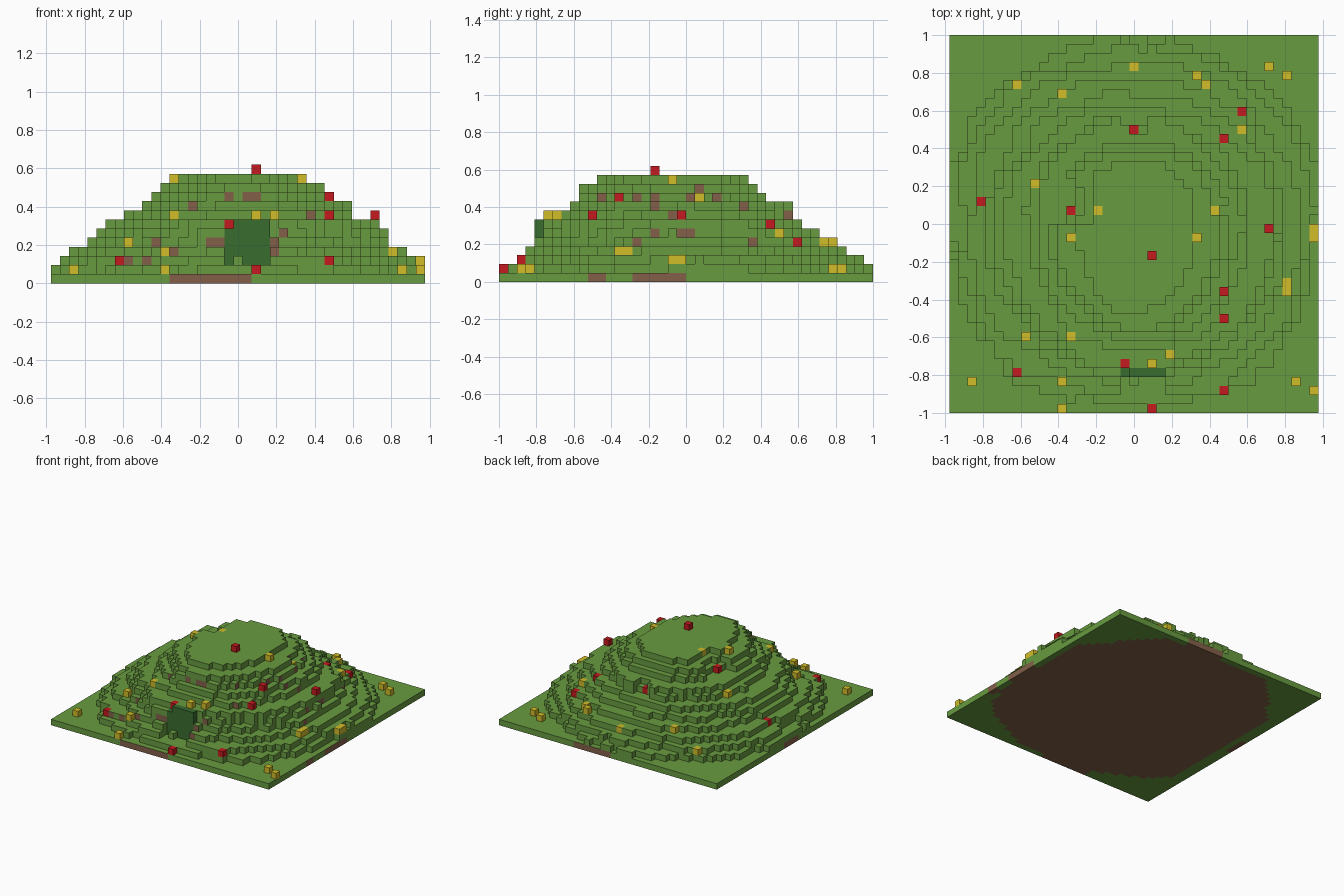
import bpy, bmesh, math, random
from mathutils import Matrix

random.seed(7)
if "Cube" in bpy.data.objects:
    bpy.data.objects.remove(bpy.data.objects["Cube"])

S = 1 / 21                      # block size
COLS = range(-20, 21)           # block columns along x
ROWS = range(42)                # block rows along y


def material(name, colour):
    m = bpy.data.materials.new(name)
    m.use_nodes = True
    m.diffuse_color = (*colour, 1)
    m.node_tree.nodes["Principled BSDF"].inputs["Base Color"].default_value = (*colour, 1)
    return m


grass = material("grass", (.14, .33, .052))
soil = material("soil", (.225, .118, .066))
leaf = material("dark_leaf", (.04, .15, .028))
red = material("red_petal", (.56, .01, .013))
yellow = material("yellow_petal", (.64, .51, .022))


def finish(name, bm, *mats):
    mesh = bpy.data.meshes.new(name)
    bm.to_mesh(mesh)
    bm.free()
    for m in mats:
        mesh.materials.append(m)
    obj = bpy.data.objects.new(name, mesh)
    bpy.context.collection.objects.link(obj)
    return obj


def centre(i, j):
    return i * S, (j - 20.5) * S


def blocks(name, cells, mat):
    bm = bmesh.new()
    for i, j, k in cells:
        x, y = centre(i, j)
        bmesh.ops.create_cube(bm, size=S, matrix=Matrix.Translation((x, y, (k + .5) * S)))
    return finish(name, bm, mat)


# Flowers: column, row, layer
red_cells = [(12, 33, 4), (0, 31, 7), (10, 30, 6), (-17, 23, 3), (-7, 22, 9),
             (15, 20, 7), (2, 17, 12), (10, 13, 9), (10, 10, 7), (-13, 4, 2),
             (-1, 5, 6), (10, 2, 2), (2, 0, 1)]
yellow_cells = [(0, 38, 3), (7, 37, 4), (8, 36, 4), (15, 38, 1), (17, 37, 1),
                (-13, 36, 2), (-8, 35, 4), (12, 31, 5), (-11, 25, 7), (-4, 22, 11),
                (9, 22, 9), (-7, 19, 11), (7, 19, 11), (20, 20, 2), (20, 19, 2),
                (17, 14, 3), (17, 13, 3), (-12, 8, 4), (-7, 8, 7), (4, 6, 7),
                (2, 5, 7), (-8, 3, 3), (-18, 3, 1), (18, 3, 1), (20, 2, 1), (-8, 0, 1)]

# Reach of each terrace: west, east, south, north
terraces = [(.98, .98, .97, .97), (.93, .93, .92, .92), (.88, .88, .87, .87),
            (.79, .8, .82, .78), (.74, .76, .79, .7), (.69, .74, .77, .63),
            (.56, .61, .69, .58), (.51, .56, .63, .56), (.46, .5, .58, .44),
            (.41, .45, .56, .39), (.31, .33, .47, .34)]


def height(i, j):
    x, y = centre(i, j)
    a = math.atan2(y, x)
    h = 1
    for k, (w, e, s, n) in enumerate(terraces):
        d = math.hypot(x / (e if x > 0 else w), y / (n if y > 0 else s))
        wobble = .018 * math.sin(5 * a + k) + .014 * math.sin(11 * a + 2 * k)
        if k < 2:               # fuller foot on the diagonals
            wobble += .04 * math.sin(2 * a) ** 2
        elif 6 <= k < 8:        # small dip at the back
            wobble -= .18 * math.exp(-((a - 1.57) / .12) ** 2)
        elif k >= 8:            # hollow near the summit
            wobble -= .35 * math.exp(-((a - 2.85) / .3) ** 2)
        if d > 1 + wobble + random.uniform(-.012, .012):
            break
        h += 1
    return h


heights = {(i, j): height(i, j) for i in COLS for j in ROWS}

# Step the slope so that each flower stands on the ground
for fi, fj, k in red_cells + yellow_cells:
    fx, fy = centre(fi, fj)
    fr = math.hypot(fx, fy)
    for c in heights:
        x, y = centre(*c)
        along, across = (x * fx + y * fy) / fr, (x * fy - y * fx) / fr
        if abs(across) < .03 and along > 0:
            if along > fr + .01:
                heights[c] = min(heights[c], k)
            elif along < fr - .01:
                heights[c] = max(heights[c], k)
for fi, fj, k in red_cells + yellow_cells:
    heights[fi, fj] = k

# Sunken path in front of the doorway
for i in range(-1, 4):
    heights[i, 5] = 6 if i < 0 else 7
    for j in range(5):
        heights[i, j] = min(heights[i, j], 2)
heights[0, 3] = 3

# Bare soil patches by layer on the front and on the right side
front_soil = {9: (-1, 1, 2), 8: (-5,), 7: (8,), 5: (5,), 4: (-9, -3, -2, 4),
              3: (-7, 4), 2: (-12, -10)}
side_soil = {10: (22,), 9: (11, 15, 17, 21, 24), 8: (17, 27), 7: (19, 32),
             6: (30,), 5: (17, 20, 21), 4: (15, 28)}


def soil_under(i, j):
    x, y = centre(i, j)
    if j == 0:
        return -8 < i < 2
    if j == 41:
        return -1 < i < 7
    if i == 20:
        return 10 <= j <= 11 or 15 <= j <= 20
    if i == -20:
        return 20 <= j <= 23
    return math.hypot(x, y) < 1.02 + .03 * math.sin(7 * math.atan2(y, x)) and i > -19


def soil_side(i, j, k, di, dj):
    if k == 0:
        return soil_under(i, j)
    if dj < 0:
        return i in front_soil.get(k, ())
    return di > 0 and j in side_soil.get(k, ())


# Hill: only the outer faces of the stacked blocks
bm = bmesh.new()


def quad(points, is_soil):
    bm.faces.new([bm.verts.new(p) for p in points]).material_index = int(is_soil)


r = S / 2
for (i, j), h in heights.items():
    x, y = centre(i, j)
    ring = [(x - r, y - r), (x + r, y - r), (x + r, y + r), (x - r, y + r)]
    quad([(*p, h * S) for p in ring], False)
    quad([(*p, 0) for p in reversed(ring)], soil_under(i, j))
    for n, (di, dj) in enumerate([(0, -1), (1, 0), (0, 1), (-1, 0)]):
        p, q = ring[n], ring[(n + 1) % 4]
        for k in range(heights.get((i + di, j + dj), 0), h):
            low, top = k * S, (k + 1) * S
            quad([(*p, low), (*q, low), (*q, top), (*p, top)],
                 soil_side(i, j, k, di, dj))
bmesh.ops.remove_doubles(bm, verts=bm.verts, dist=.001)
finish("hill", bm, grass, soil)

# Leafy doorway and flowers
blocks("doorway", [(i, 4, k) for i in range(-1, 4) for k in range(2, 6 if i < 0 else 7)], leaf)
blocks("red_flowers", red_cells, red)
blocks("yellow_flowers", yellow_cells, yellow)
